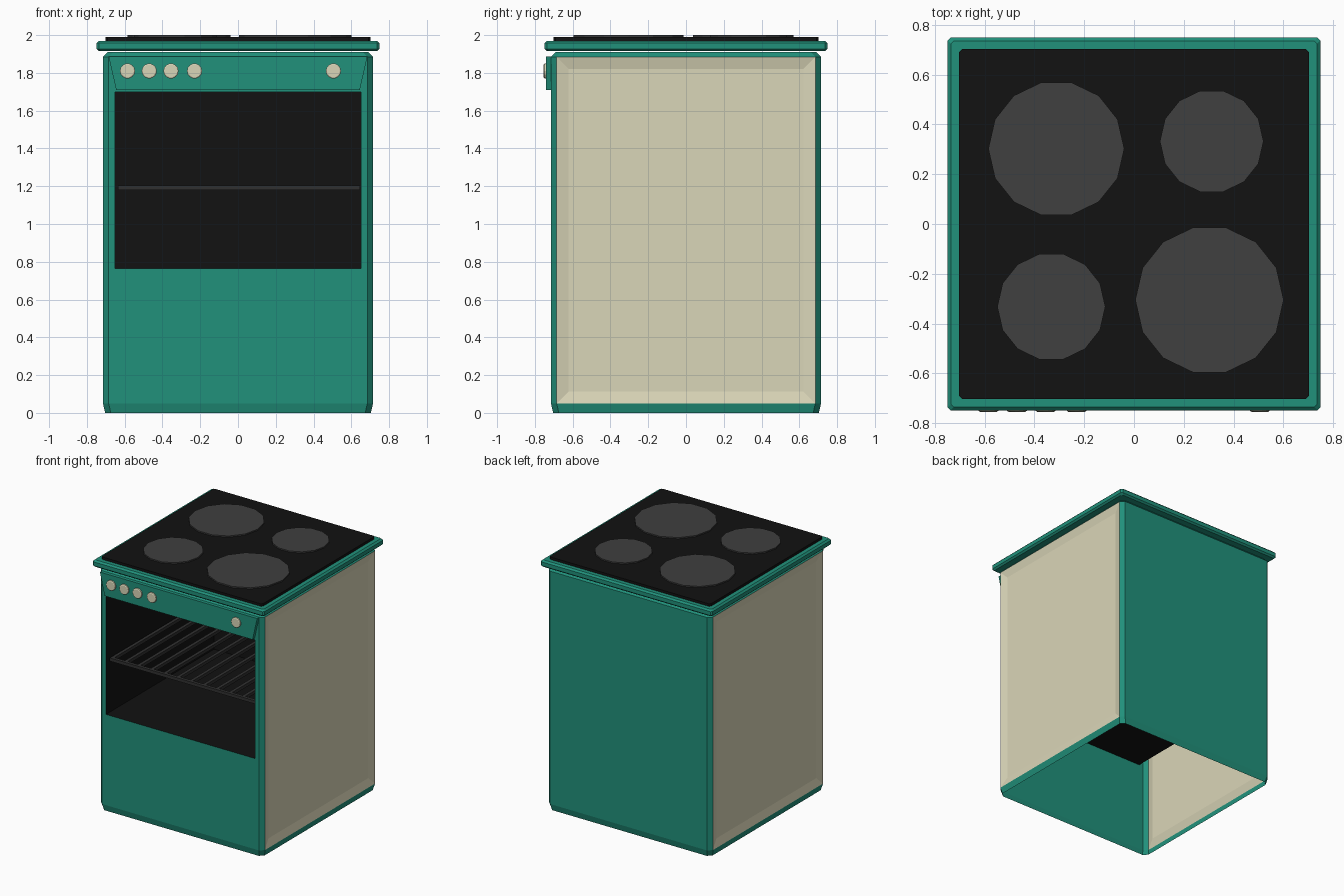
import bpy, bmesh
from math import sin, cos, pi
from mathutils import Vector, Matrix

if "Cube" in bpy.data.objects:
    bpy.data.objects.remove(bpy.data.objects["Cube"])


def material(name, r, g, b):
    m = bpy.data.materials.new(name)
    m.diffuse_color = (r, g, b, 1)
    m.use_nodes = True
    m.node_tree.nodes["Principled BSDF"].inputs["Base Color"].default_value = m.diffuse_color
    return m


GREEN = material("green_enamel", 0.015, 0.283, 0.198)
CREAM = material("cream_panel", 0.70, 0.67, 0.48)
BLACK = material("black", 0.006, 0.006, 0.006)
GREY = material("plate_grey", 0.05, 0.05, 0.05)
DARK = material("rack_grey", 0.03, 0.03, 0.03)


def finish(bm, name, *mats):
    mesh = bpy.data.meshes.new(name)
    bm.to_mesh(mesh)
    bm.free()
    ob = bpy.data.objects.new(name, mesh)
    for m in mats:
        mesh.materials.append(m)
    bpy.context.collection.objects.link(ob)
    return ob


def octagon(h, c):
    """Square of half-width h with corners cut by c."""
    a = h - c
    return [(h, -a), (h, a), (a, h), (-a, h), (-h, a), (-h, -a), (-a, -h), (a, -h)]


def loft(rings, bottom=True):
    """Skin a stack of (points, z) rings; returns the bmesh and its side bands."""
    bm = bmesh.new()
    vs = [[bm.verts.new((x, y, z)) for x, y in pts] for pts, z in rings]
    n = len(vs[0])
    bands = [[bm.faces.new((lo[i], lo[(i + 1) % n], hi[(i + 1) % n], hi[i]))
              for i in range(n)] for lo, hi in zip(vs, vs[1:])]
    bm.faces.new(vs[-1])
    if bottom:
        bm.faces.new(vs[0][::-1])
    return bm, bands


def ngon(n, r):
    return [(r * cos(2 * pi * i / n), r * sin(2 * pi * i / n)) for i in range(n)]


def box(name, lo, hi, mat, open_front=False):
    bm = bmesh.new()
    lo, hi = Vector(lo), Vector(hi)
    bmesh.ops.create_cube(bm, size=1, matrix=Matrix.Translation((lo + hi) / 2)
                          @ Matrix.Diagonal((*(hi - lo), 1)))
    if open_front:
        bm.normal_update()
        bmesh.ops.delete(bm, geom=[f for f in bm.faces if f.normal.y < -0.9], context='FACES')
        bmesh.ops.reverse_faces(bm, faces=bm.faces[:])
    return finish(bm, name, mat)


# Body shell: open underneath, recessed cream sides, oven opening in the front
W, D, Z0, Z1 = 0.65, 0.715, 0.765, 1.70
bm, bands = loft([(octagon(0.703, 0.03), 0), (octagon(D, 0.03), 0.05),
                  (octagon(D, 0.03), 1.885), (octagon(0.69, 0.03), 1.91)], bottom=False)
bm.normal_update()
wall = bands[1]
right, left, front = wall[0], wall[4], wall[6]
for f in (right, left):
    f.material_index = 1
    ring = bmesh.ops.inset_individual(bm, faces=[f], thickness=0.09, depth=-0.015)
    for g in ring["faces"]:
        g.material_index = 1
bmesh.ops.inset_individual(bm, faces=[front], thickness=0.02)
mid = front.calc_center_median()
for v in front.verts:
    v.co = (W if v.co.x > 0 else -W, -D, Z1 if v.co.z > mid.z else Z0)
bmesh.ops.delete(bm, geom=[front], context='FACES_ONLY')
finish(bm, "body", GREEN, CREAM)

# Oven cavity
box("oven_cavity", (-W, -D, Z0), (W, 0.63, Z1), BLACK, open_front=True)

# Oven rack: frame and bars running front to back
RZ = (1.18, 1.205)
for name, y in (("rack_front", -0.69), ("rack_back", 0.59)):
    box(name, (-0.635, y, RZ[0]), (0.645, y + 0.025, RZ[1]), DARK)
for i in range(12):
    x = -0.635 + i * 1.255 / 11
    box(f"rack_bar_{i + 1}", (x, -0.69, RZ[0]), (x + 0.025, 0.61, RZ[1]), DARK)

# Control panel: tapered slab above the oven opening
bm, _ = loft([([(-0.645, 1.71), (0.645, 1.71), (0.685, 1.887), (-0.685, 1.887)], 0.71),
              ([(-0.645, 1.71), (0.645, 1.71), (0.685, 1.887), (-0.685, 1.887)], 0.74)])
bm.transform(Matrix.Rotation(pi / 2, 4, 'X'))
finish(bm, "control_panel", GREEN)

# Knobs
for i, x in enumerate((-0.585, -0.47, -0.355, -0.23, 0.505)):
    bm, _ = loft([(ngon(14, 0.04), 0.735), (ngon(14, 0.04), 0.75), (ngon(14, 0.034), 0.754)])
    bm.transform(Matrix.Translation((x, 0, 1.81)) @ Matrix.Rotation(pi / 2, 4, 'X'))
    finish(bm, f"knob_{i + 1}", CREAM)

# Worktop rim and glass hob
bm, _ = loft([(octagon(0.735, 0.012), 1.915), (octagon(0.748, 0.012), 1.927),
              (octagon(0.748, 0.012), 1.957), (octagon(0.735, 0.012), 1.97)])
finish(bm, "worktop_rim", GREEN)
bm, _ = loft([(octagon(0.702, 0.012), 1.965), (octagon(0.702, 0.012), 1.99)])
finish(bm, "glass_hob", BLACK)

# Hot plates
for name, x, y, r in (("back_left", -0.312, 0.302, 0.273), ("back_right", 0.312, 0.332, 0.208),
                      ("front_left", -0.332, -0.332, 0.217), ("front_right", 0.303, -0.305, 0.298)):
    bm, _ = loft([(ngon(14, r), 1.985), (ngon(14, r), 2.0)])
    bm.transform(Matrix.Translation((x, y, 0)))
    finish(bm, f"hot_plate_{name}", GREY)
